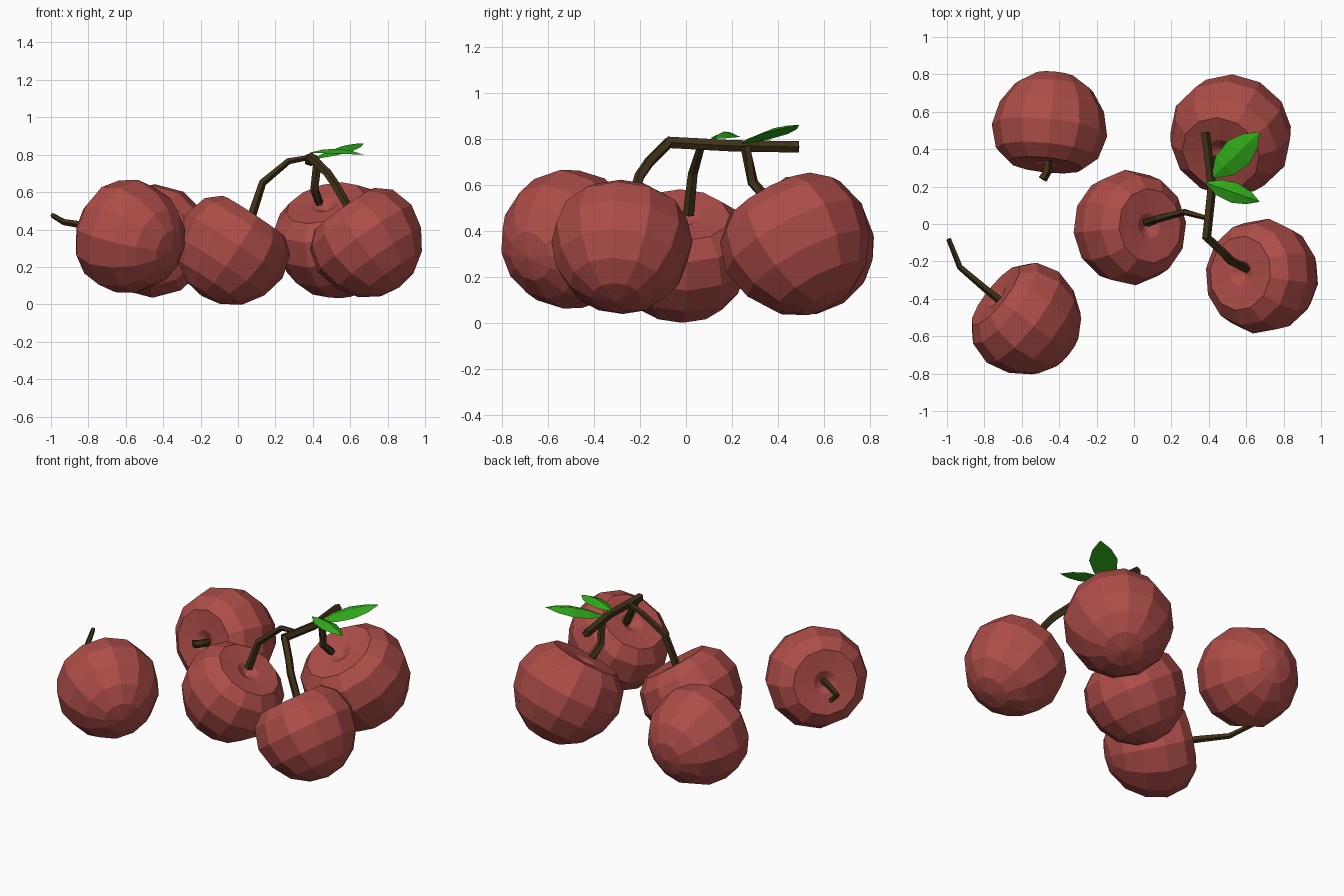
import bpy, bmesh
from math import tau, cos, sin
from mathutils import Vector

cube = bpy.data.objects.get("Cube")
if cube:
    bpy.data.objects.remove(cube)


def material(name, color):
    m = bpy.data.materials.new(name)
    m.use_nodes = True
    m.diffuse_color = (*color, 1)
    bsdf = next(n for n in m.node_tree.nodes if n.type == 'BSDF_PRINCIPLED')
    bsdf.inputs["Base Color"].default_value = (*color, 1)
    return m


RED = material("cherry_red", (0.42, 0.075, 0.065))
BROWN = material("stem_brown", (0.05, 0.031, 0.009))
GREEN = material("leaf_green", (0.03, 0.4, 0.01))


def finish(bm, name, mat):
    bmesh.ops.recalc_face_normals(bm, faces=bm.faces)
    mesh = bpy.data.meshes.new(name)
    bm.to_mesh(mesh)
    bm.free()
    mesh.materials.append(mat)
    obj = bpy.data.objects.new(name, mesh)
    bpy.context.scene.collection.objects.link(obj)
    return obj


# Fruit: lathed profile with a rounded base, a shoulder crease and a stem dimple
PROFILE = [(0, -.3), (.11, -.28), (.21, -.215), (.28, -.11), (.31, .02),
           (.275, .145), (.2, .21), (.07, .2), (0, .16)]


def fruit(name, center, axis, size=1.0):
    bm = bmesh.new()
    verts = [bm.verts.new((r, 0, z)) for r, z in PROFILE]
    edges = [bm.edges.new(pair) for pair in zip(verts, verts[1:])]
    bmesh.ops.spin(bm, geom=verts + edges, cent=(0, 0, 0), axis=(0, 0, 1),
                   angle=tau, steps=12)
    bmesh.ops.remove_doubles(bm, verts=bm.verts, dist=0.001)
    obj = finish(bm, name, RED)
    obj.location = center
    obj.scale = (size, size, size)
    obj.rotation_mode = 'QUATERNION'
    obj.rotation_quaternion = Vector(axis).to_track_quat('Z', 'Y')


# Stem: five-sided tube following a bent path, tapering to the end radius
def stem(name, path, r0=.024, r1=.024, sides=5):
    pts = [Vector(p) for p in path]
    bm = bmesh.new()
    rings = []
    for i, p in enumerate(pts):
        before = pts[max(i - 1, 0)]
        after = pts[min(i + 1, len(pts) - 1)]
        turn = (after - before).to_track_quat('Z', 'Y')
        r = r0 + (r1 - r0) * i / (len(pts) - 1)
        rings.append([bm.verts.new(p + turn @ Vector(
            (r * cos(tau * k / sides), r * sin(tau * k / sides), 0)))
            for k in range(sides)])
    for a, b in zip(rings, rings[1:]):
        for k in range(sides):
            n = (k + 1) % sides
            bm.faces.new((a[k], a[n], b[n], b[k]))
    bm.faces.new(rings[0])
    bm.faces.new(rings[-1])
    finish(bm, name, BROWN)


# Leaf: tapered diamond sections from base to tip, with a slight arch
def leaf(name, base, tip, width, thick, arch):
    base, tip = Vector(base), Vector(tip)
    along = tip - base
    side = along.cross(Vector((0, 0, 1))).normalized()
    up = Vector((0, 0, 1))
    bm = bmesh.new()
    rings = []
    for t, w in ((0, .1), (.25, .8), (.55, 1), (.8, .65), (1, .04)):
        c = base + along * t + up * arch * sin(t * tau / 2)
        s, h = side * width * w / 2, up * thick * w / 2
        rings.append([bm.verts.new(v) for v in
                      (c + s - h, c + h, c - s - h, c - h)])
    for a, b in zip(rings, rings[1:]):
        for k in range(4):
            n = (k + 1) % 4
            bm.faces.new((a[k], a[n], b[n], b[k]))
    bm.faces.new(rings[0])
    bm.faces.new(rings[-1])
    finish(bm, name, GREEN)


fruit("middle_cherry", (-.03, -.02, .295), (.55, .05, .83))
fruit("back_right_cherry", (-.45, .52, .335), (-.1, -.96, .2))
fruit("back_left_cherry", (.52, .48, .35), (-.25, -.45, .85), 1.07)
fruit("front_left_cherry", (.69, -.28, .335), (-.57, .08, .8))
fruit("front_right_cherry", (-.58, -.51, .36), (-.76, .6, .25))

# Twig joining three cherries
stem("twig", [(.38, .49, .765), (.415, .2, .77), (.385, -.08, .785)], .026, .026)
stem("front_left_stem", [(.385, -.07, .79), (.48, -.16, .7), (.52, -.2, .64),
                         (.6, -.24, .5)])
stem("middle_stem", [(.38, .035, .785), (.27, .065, .765), (.13, .03, .65),
                     (.07, .01, .47)], .014, .026)
stem("back_left_stem", [(.425, .26, .77), (.41, .29, .61), (.435, .35, .54)])

# Stems of the loose cherries
stem("front_right_stem", [(-.7, -.42, .4), (-.8, -.34, .42), (-.93, -.23, .44),
                          (-.99, -.08, .475)], .024, .014)
stem("back_right_stem", [(-.46, .36, .365), (-.465, .28, .385),
                         (-.49, .24, .39)], .024, .026)

leaf("large_leaf", (.42, .25, .78), (.67, .49, .86), .17, .025, .01)
leaf("small_leaf", (.385, .22, .81), (.67, .12, .8), .11, .025, .015)
